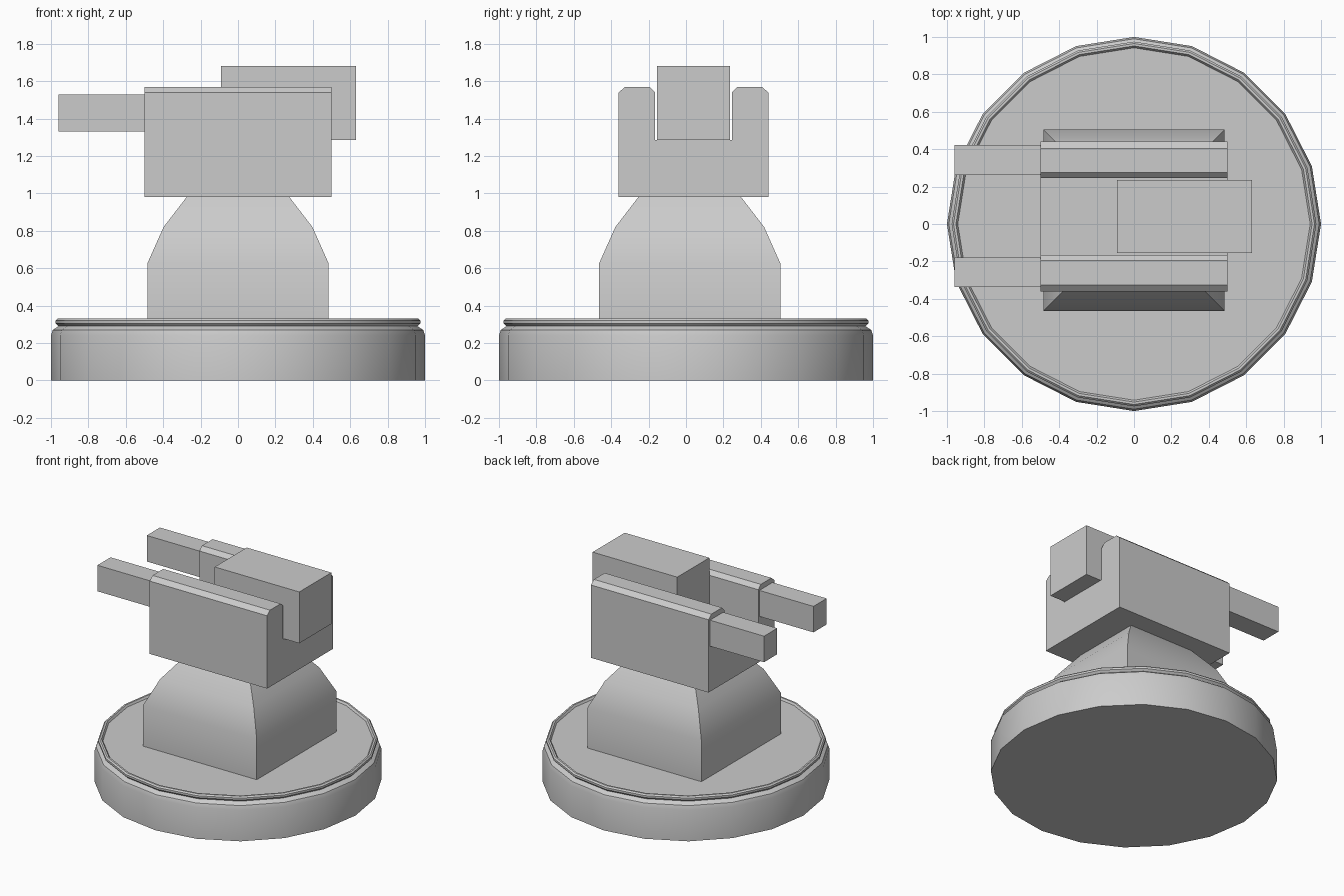
import bpy, bmesh, math

if "Cube" in bpy.data.objects:
    bpy.data.objects.remove(bpy.data.objects["Cube"])


def finish(name, bm, smooth=False):
    bmesh.ops.recalc_face_normals(bm, faces=bm.faces)
    me = bpy.data.meshes.new(name)
    bm.to_mesh(me)
    bm.free()
    ob = bpy.data.objects.new(name, me)
    bpy.context.collection.objects.link(ob)
    if smooth:
        bpy.ops.object.select_all(action='DESELECT')
        ob.select_set(True)
        bpy.context.view_layer.objects.active = ob
        bpy.ops.object.shade_smooth_by_angle(angle=math.radians(30))
    return ob


def loft(name, rings, smooth=True):
    """Bridge equal-length rings of points and cap both ends."""
    bm = bmesh.new()
    loops = [[bm.verts.new(p) for p in r] for r in rings]
    n = len(loops[0])
    for a, b in zip(loops, loops[1:]):
        for i in range(n):
            j = (i + 1) % n
            bm.faces.new((a[i], a[j], b[j], b[i]))
    bm.faces.new(loops[0])
    bm.faces.new(loops[-1])
    return finish(name, bm, smooth)


def box(name, x, y, z):
    return loft(name, [[(px, y[0], z[0]), (px, y[1], z[0]),
                        (px, y[1], z[1]), (px, y[0], z[1])] for px in x], False)


# Round 20-sided base with a rolled rim and a shallow recessed top
SIDES = 20
profile = [(1, 0), (1, 0.24), (0.99, 0.27), (0.96, 0.29), (0.975, 0.305),
           (0.975, 0.32), (0.965, 0.33), (0.952, 0.33), (0.942, 0.315)]
loft("base", [[(r * math.cos(2 * math.pi * i / SIDES),
                r * math.sin(2 * math.pi * i / SIDES), z) for i in range(SIDES)]
              for r, z in profile])

# Tapered square pedestal
CY = 0.02
loft("pedestal", [[(sx * h, CY + sy * h, z)
                   for sx, sy in ((-1, -1), (1, -1), (1, 1), (-1, 1))]
                  for h, z in ((0.485, 0.315), (0.485, 0.625), (0.398, 0.82), (0.275, 0.98))])

# U-shaped turret housing with chamfered arms, extruded along x
half = [(0.40, 0.98), (0.40, 1.54), (0.365, 1.57), (0.235, 1.57), (0.205, 1.54), (0.205, 1.285)]
section = [(0.04 + y, z) for y, z in half] + [(0.04 - y, z) for y, z in reversed(half)]
loft("turret_housing", [[(x, y, z) for y, z in section] for x in (-0.5, 0.5)], False)

# Rear block seated in the slot
box("rear_block", (-0.09, 0.63), (-0.155, 0.235), (1.285, 1.68))

# Twin square barrels
for side, s in (("left", -1), ("right", 1)):
    c = 0.042 + s * 0.3
    box(side + "_barrel", (-0.96, -0.49), (c - 0.08, c + 0.08), (1.33, 1.53))
